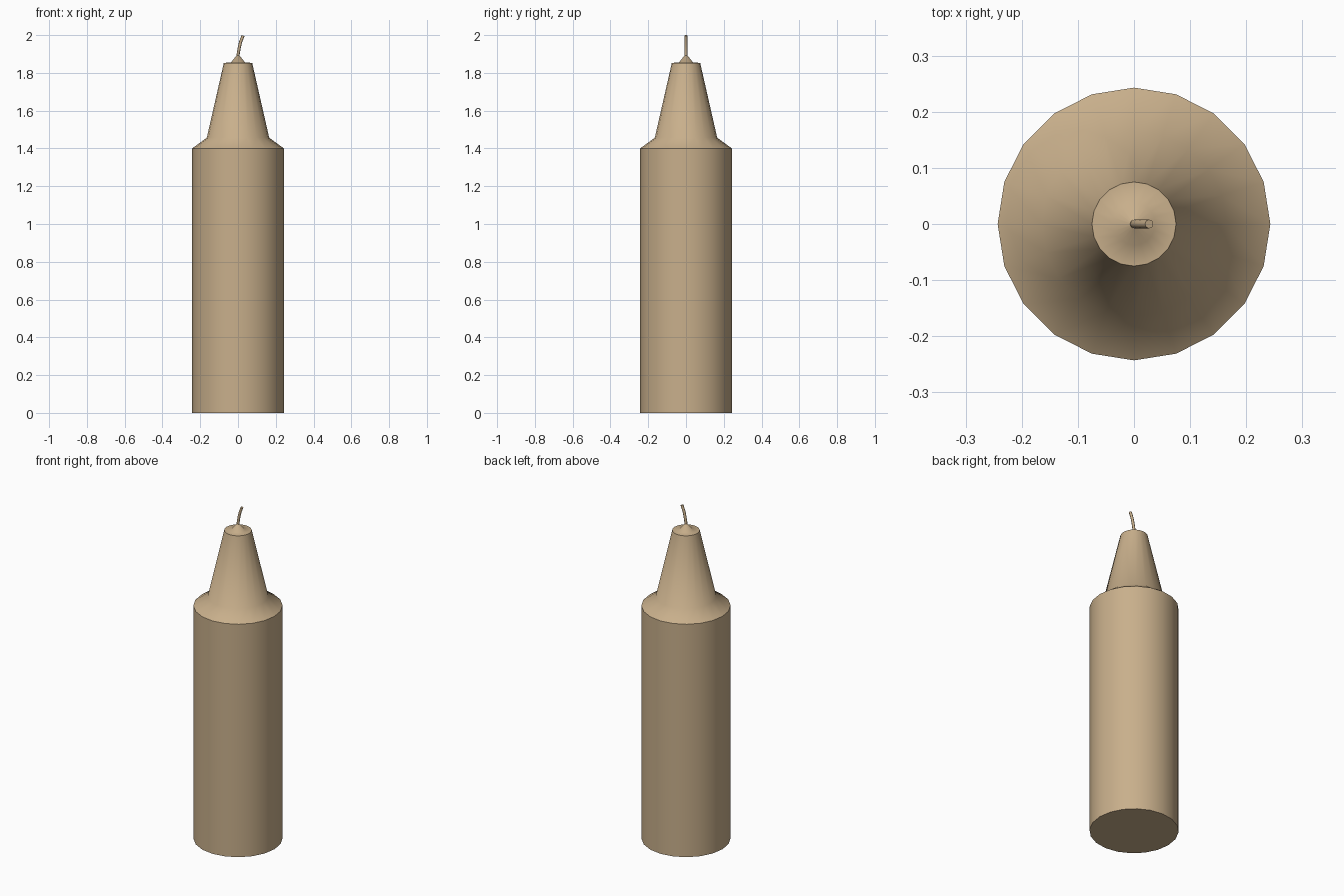
import bpy
import bmesh
import math
from mathutils import Matrix, Vector

cube = bpy.data.objects.get("Cube")
if cube:
    bpy.data.objects.remove(cube, do_unlink=True)

# Single wax colour
wax = bpy.data.materials.new("tan_wax")
wax.use_nodes = True
tan = (0.58, 0.43, 0.26, 1)
wax.diffuse_color = tan
wax.node_tree.nodes["Principled BSDF"].inputs["Base Color"].default_value = tan


def ring(bm, centre, radius, sides, tilt=0):
    """Ring of vertices about z, leaned towards +x by tilt."""
    turn = Matrix.Rotation(tilt, 3, 'Y')
    return [bm.verts.new(Vector(centre) + turn @ Vector(
        (radius * math.cos(2 * math.pi * i / sides),
         radius * math.sin(2 * math.pi * i / sides), 0))) for i in range(sides)]


def loft(name, rings, sides, smooth_angle):
    """Skin a stack of (centre, radius, tilt) rings and cap both ends."""
    bm = bmesh.new()
    loops = [ring(bm, c, r, sides, t) for c, r, t in rings]
    for low, high in zip(loops, loops[1:]):
        for i in range(sides):
            j = (i + 1) % sides
            bm.faces.new((low[i], low[j], high[j], high[i]))
    bm.faces.new(loops[0][::-1])
    bm.faces.new(loops[-1])
    mesh = bpy.data.meshes.new(name)
    bm.to_mesh(mesh)
    bm.free()
    mesh.materials.append(wax)
    obj = bpy.data.objects.new(name, mesh)
    bpy.context.collection.objects.link(obj)
    bpy.ops.object.select_all(action='DESELECT')
    obj.select_set(True)
    bpy.context.view_layer.objects.active = obj
    bpy.ops.object.shade_smooth_by_angle(angle=math.radians(smooth_angle))
    return obj


# Candle body: cylinder, sloped shoulder, tapered neck and small raised tip
profile = [(0.243, 0), (0.243, 1.40), (0.165, 1.457), (0.075, 1.853),
           (0.038, 1.855), (0.005, 1.895)]
loft("candle_body", [((0, 0, z), r, 0) for r, z in profile], 20, 52)

# Bent wick
path = [(0, 1.87, 0), (0.001, 1.90, 0.1), (0.006, 1.93, 0.2),
        (0.014, 1.965, 0.3), (0.027, 1.997, 0.38)]
loft("wick", [((x, 0, z), 0.008, t) for x, z, t in path], 8, 50)
